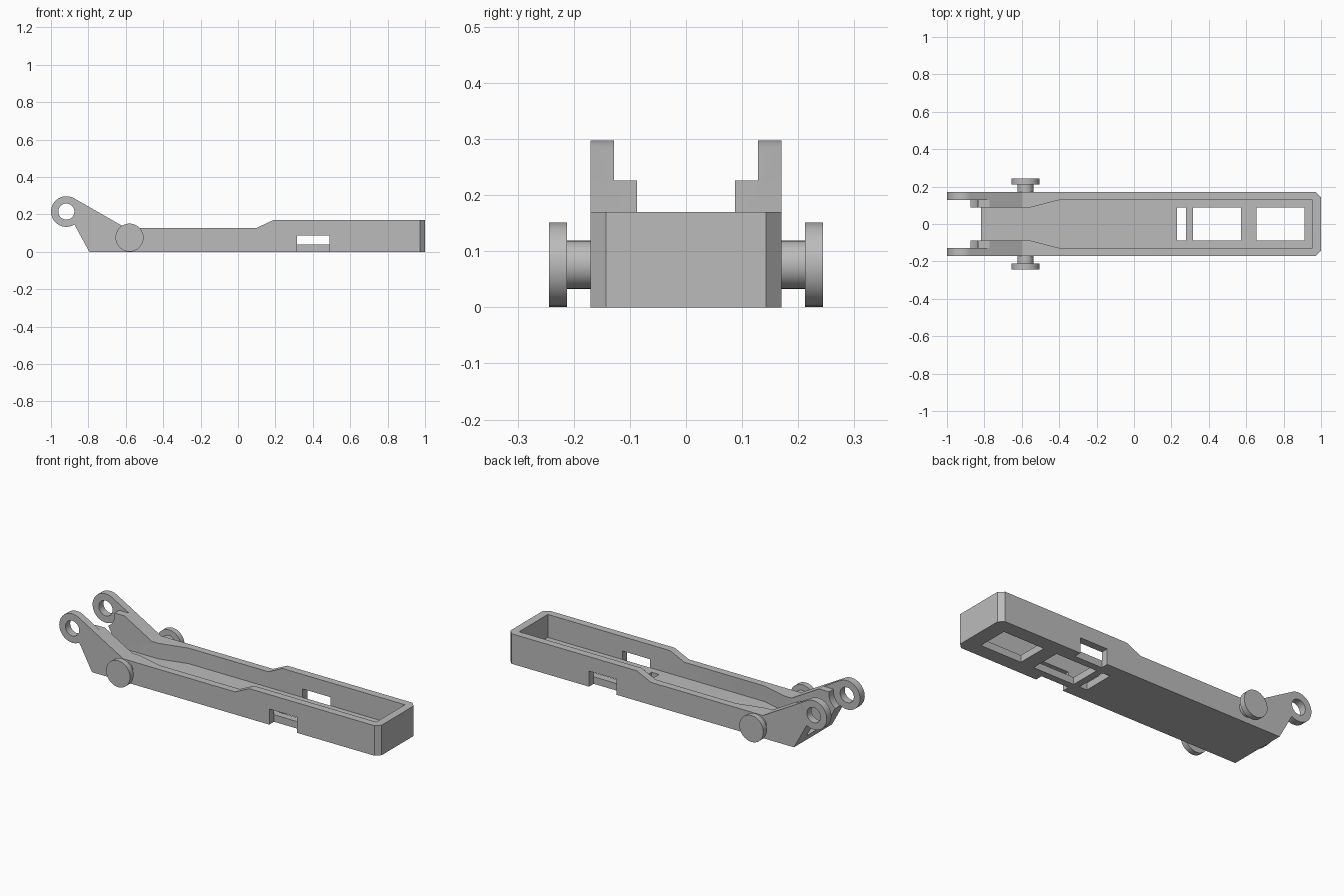
import bpy, bmesh, math

if "Cube" in bpy.data.objects:
    bpy.data.objects.remove(bpy.data.objects["Cube"], do_unlink=True)

grey = bpy.data.materials.new("plain grey")
grey.use_nodes = True
colour = (0.5, 0.5, 0.5, 1)
grey.diffuse_color = colour
grey.node_tree.nodes["Principled BSDF"].inputs["Base Color"].default_value = colour


def prism(name, outline, axis, low, high):
    """Extrude an (x, z) outline along y, or an (x, y) outline along z."""
    bm = bmesh.new()
    rings = []
    for d in (low, high):
        rings.append([bm.verts.new((u, d, v) if axis == "y" else (u, v, d))
                      for u, v in outline])
    bm.faces.new(rings[0])
    bm.faces.new(rings[1])
    n = len(outline)
    for i in range(n):
        j = (i + 1) % n
        bm.faces.new((rings[0][i], rings[0][j], rings[1][j], rings[1][i]))
    bmesh.ops.recalc_face_normals(bm, faces=bm.faces)
    mesh = bpy.data.meshes.new(name)
    bm.to_mesh(mesh)
    bm.free()
    mesh.materials.append(grey)
    obj = bpy.data.objects.new(name, mesh)
    bpy.context.collection.objects.link(obj)
    return obj


def arc(cx, cz, r, start=0, end=360, steps=32):
    count = steps if end - start == 360 else steps + 1
    angles = [math.radians(start + (end - start) * i / steps) for i in range(count)]
    return [(cx + r * math.cos(a), cz + r * math.sin(a)) for a in angles]


def rect(x0, x1, y0, y1):
    return [(x0, y0), (x1, y0), (x1, y1), (x0, y1)]


def activate(obj):
    bpy.ops.object.select_all(action="DESELECT")
    obj.select_set(True)
    bpy.context.view_layer.objects.active = obj


def combine(obj, tool, operation="DIFFERENCE"):
    activate(obj)
    mod = obj.modifiers.new("cut", "BOOLEAN")
    mod.operation = operation
    mod.solver = "EXACT"
    mod.object = tool
    bpy.ops.object.modifier_apply(modifier=mod.name)
    bpy.data.objects.remove(tool, do_unlink=True)


# Body: side outline with the raised round lug at the left end
W, INNER, CHEEK, FLOOR = 0.17, 0.128, 0.087, 0.04
lug = (-0.918, 0.215)
side = [(-0.795, 0), (1, 0), (1, 0.17), (0.19, 0.17), (0.10, 0.128), (-0.6, 0.128)]
side += arc(*lug, 0.082, 60, 302, 24)
body = prism("tray_body", side, "y", -W, W)

# Chamfered corners at the closed end
plan = [(-1.2, -W - 0.1), (0.9, -W - 0.1), (0.9, -W), (0.972, -W), (1, -0.143),
        (1, 0.143), (0.972, W), (0.9, W), (0.9, W + 0.1), (-1.2, W + 0.1)]
combine(body, prism("corner_trim", plan, "z", -0.1, 0.5), "INTERSECT")

# Cavity, narrowing between the cheeks and open at the lug end
cavity = [(0.955, -INNER), (0.955, INNER), (-0.4, INNER), (-0.56, CHEEK),
          (-1.2, CHEEK), (-1.2, -CHEEK), (-0.56, -CHEEK), (-0.4, -INNER)]
combine(body, prism("cavity", cavity, "z", FLOOR, 0.5))

# Gap between the lugs, above the cheeks and around the lug centre
combine(body, prism("lug_gap", rect(-1.2, -0.5, 0.226, 0.5), "y", -INNER, INNER))
combine(body, prism("lug_clearance", arc(*lug, 0.085), "y", -INNER, INNER))
combine(body, prism("lug_hole", arc(*lug, 0.043), "y", -0.3, 0.3))

# Floor openings
for x0, x1 in ((0.23, 0.277), (0.315, 0.573), (0.655, 0.912)):
    combine(body, prism("floor_opening", rect(x0, x1, -0.088, 0.088), "z", -0.1, 0.1))

# Side notches, open at the bottom
for s in (-1, 1):
    combine(body, prism("side_notch", rect(0.315, 0.488, -0.1, 0.088), "y",
                        *sorted((s * INNER, s * 0.3))))

# Pivot pins with round heads on both sides
parts = [body]
for s, label in ((-1, "right"), (1, "left")):
    parts.append(prism(label + "_pivot_shaft", arc(-0.58, 0.076, 0.043), "y",
                       *sorted((s * 0.16, s * 0.215))))
    parts.append(prism(label + "_pivot_head", arc(-0.58, 0.076, 0.075), "y",
                       *sorted((s * 0.212, s * 0.244))))

for part in parts:
    activate(part)
    bpy.ops.object.shade_smooth_by_angle(angle=math.radians(25))
